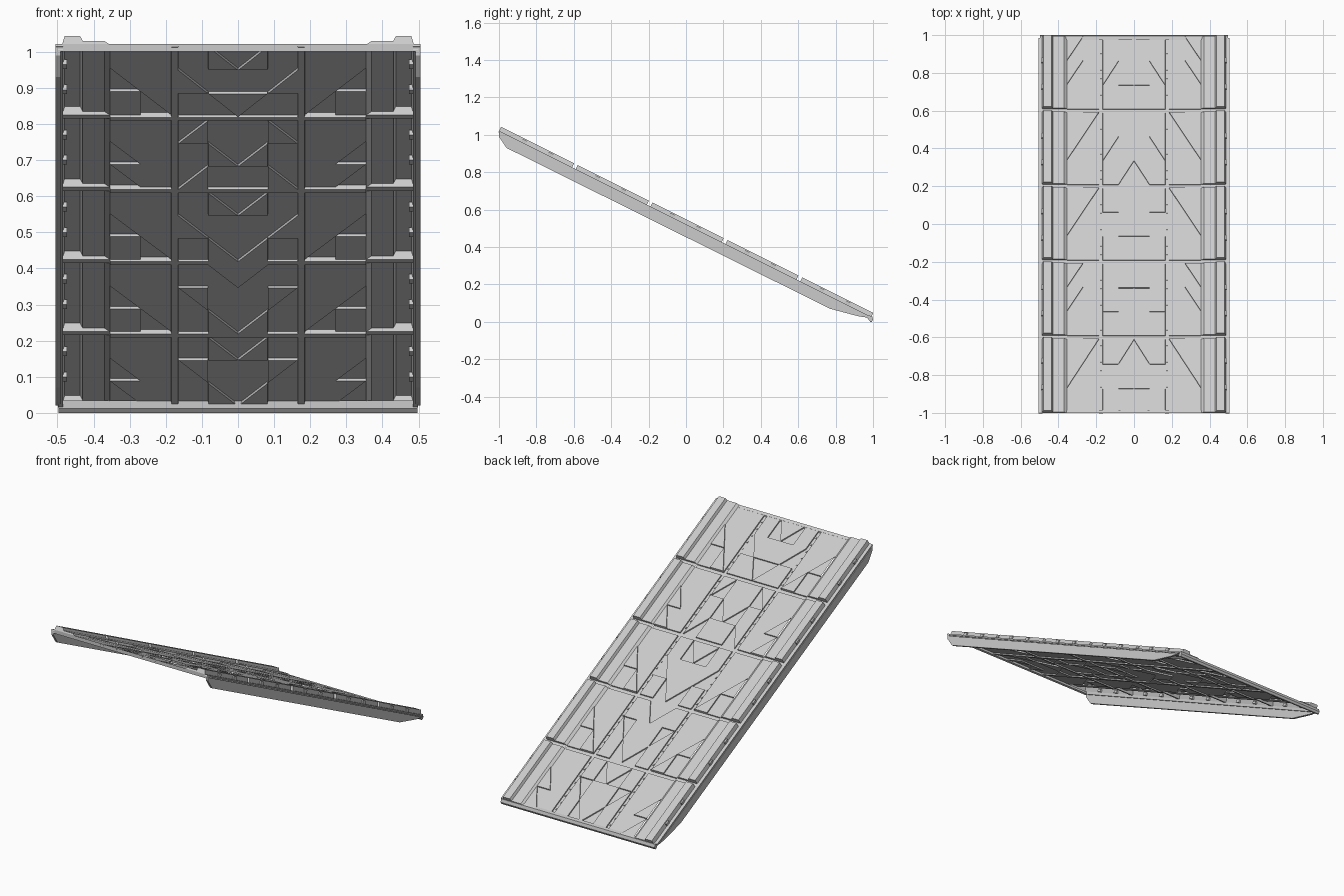
import bpy
import bmesh
from mathutils import Vector

old = bpy.data.objects.get("Cube")
if old:
    bpy.data.objects.remove(old, do_unlink=True)

grey = bpy.data.materials.new("light_grey")
grey.use_nodes = True
colour = (0.6, 0.6, 0.6, 1)
grey.diffuse_color = colour
grey.node_tree.nodes["Principled BSDF"].inputs["Base Color"].default_value = colour

BOUNDS = [-1, -0.61, -0.21, 0.19, 0.59, 0.99]   # panel joints along the ramp
GAP = 0.02
RELIEF = 0.007


def slope(v):
    """Place a point given as across, along, height above the deck."""
    x, y, h = v
    return Vector((x, y + 0.447 * h, 0.52 - 0.5 * y + 0.894 * h))


def finish(name, bm, sloped=True):
    if sloped:
        for v in bm.verts:
            v.co = slope(v.co)
    bm.normal_update()
    mesh = bpy.data.meshes.new(name)
    bm.to_mesh(mesh)
    bm.free()
    mesh.materials.append(grey)
    ob = bpy.data.objects.new(name, mesh)
    bpy.context.scene.collection.objects.link(ob)
    return ob


def add_face(bm, pts):
    return bm.faces.new([bm.verts.new(p) for p in pts])


def add_prism(bm, outline, x0, x1):
    a = [bm.verts.new((x0, y, z)) for y, z in outline]
    b = [bm.verts.new((x1, y, z)) for y, z in outline]
    n = len(outline)
    bm.faces.new(a)
    bm.faces.new(b[::-1])
    for i in range(n):
        j = (i + 1) % n
        bm.faces.new((a[j], a[i], b[i], b[j]))


def add_box(bm, x0, x1, y0, y1, h0, h1):
    add_prism(bm, [(y0, h0), (y1, h0), (y1, h1), (y0, h1)], x0, x1)


def close(bm):
    bmesh.ops.recalc_face_normals(bm, faces=bm.faces)


# Deck sheet: a grid whose cells are split into sunk and raised triangles
COLS = [0, 0.0825, 0.165, 0.185, 0.27, 0.355]
SUNK = [
    {(0, 0): "V", (1, 1): "V", (0, 2): "D"},
    {(1, 0): "L", (1, 2): "L", (0, 1): "V"},
    {(0, 0): "V", (1, 1): "V", (0, 2): "V"},
    {(0, 0): "D", (1, 1): "D", (0, 2): "V"},
    {(0, 0): "V", (1, 1): "D", (0, 2): "V"},
]
STEPPED = {(4, 1): "V", (3, 2): "V"}
SAWTOOTH = {(4, 1): "V", (4, 2): "V"}
RAISED = [STEPPED, SAWTOOTH, STEPPED, STEPPED, SAWTOOTH]

# Corners of a cell: a, b are uphill inner/outer; c, d are downhill inner/outer
SPLITS = {"V": ("cbd", "cab"), "D": ("abc", "bcd"), "L": ("acd", "abd")}

bm = bmesh.new()
low, high = [], []
for p in range(5):
    start, end = BOUNDS[p], BOUNDS[p + 1]
    top = start + (GAP if p else 0)
    rows = [top + (end - top) * i / 3 for i in range(4)]
    for s in (-1, 1):
        for c in range(5):
            x0, x1 = s * COLS[c], s * COLS[c + 1]
            if p:
                low.append(add_face(bm, [(x0, start, 0), (x1, start, 0),
                                         (x1, top, 0), (x0, top, 0)]))
            for r in range(3):
                y0, y1 = rows[r], rows[r + 1]
                corner = dict(a=(x0, y0, 0), b=(x1, y0, 0),
                              c=(x0, y1, 0), d=(x1, y1, 0))
                kind = SUNK[p].get((c, r)) or RAISED[p].get((c, r))
                if kind:
                    main, rest = SPLITS[kind]
                    f = add_face(bm, [corner[k] for k in main])
                    (low if c < 2 else high).append(f)
                    add_face(bm, [corner[k] for k in rest])
                else:
                    f = add_face(bm, [corner[k] for k in "abdc"])
                    if c == 2:
                        low.append(f)
bmesh.ops.remove_doubles(bm, verts=bm.verts, dist=0.0001)
bm.normal_update()
for f in bm.faces:
    if f.normal.z < 0:
        f.normal_flip()
bm.normal_update()
for group, depth in ((low, -RELIEF), (high, RELIEF)):
    bmesh.ops.inset_region(bm, faces=group, thickness=0.0005, depth=depth,
                           use_even_offset=True)
    bm.normal_update()
finish("deck_sheet", bm)

# Raised side rails: a stepped section, closed at both ends of every panel
SECTION = [(0.355, 0), (0.37, 0.011), (0.43, 0.011),
           (0.437, 0.026), (0.48, 0.026), (0.487, 0)]
for side, s in (("left", 1), ("right", -1)):
    bm = bmesh.new()
    for p in range(5):
        start, end = BOUNDS[p], BOUNDS[p + 1]
        top = start + (GAP if p else 0)
        for (xa, ha), (xb, hb) in zip(SECTION, SECTION[1:]):
            pts = [(s * xa, top, ha), (s * xb, top, hb),
                   (s * xb, end, hb), (s * xa, end, ha)]
            add_face(bm, pts[::s])
        for y, d in ((top, -s), (end, s)):
            add_face(bm, [(s * x, y, h) for x, h in SECTION][::d])
        if p:
            pts = [(s * 0.355, start, 0), (s * 0.487, start, 0),
                   (s * 0.487, top, 0), (s * 0.355, top, 0)]
            add_face(bm, pts[::s])
    bmesh.ops.remove_doubles(bm, verts=bm.verts, dist=0.0001)
    finish(side + "_rail", bm)

    # Small clips along the outer wall of the rail
    bm = bmesh.new()
    for start in BOUNDS[:-1]:
        for k in (0.13, 0.27):
            y = start + k
            add_box(bm, s * 0.474, s * 0.49, y - 0.012, y + 0.012, 0.004, 0.02)
    close(bm)
    finish(side + "_rail_clips", bm)

    # Curb beside the rail
    bm = bmesh.new()
    add_box(bm, s * 0.485, s * 0.505, -1, 0.985, -0.006, 0.002)
    add_box(bm, s * 0.485, s * 0.499, -0.995, 0.985, -0.014, -0.006)
    close(bm)
    finish(side + "_curb", bm)

    # Deep side beam with tapered ends
    bm = bmesh.new()
    beam = [(-1, 1.008), (-1, 0.99), (-0.96, 0.93), (0.77, 0.07),
            (0.92, 0.03), (0.985, 0.02), (0.97, 0.025)]
    add_prism(bm, beam, s * 0.492, s * 0.505)
    close(bm)
    finish(side + "_beam", bm, sloped=False)

    # Studs in the long grooves
    bm = bmesh.new()
    for start in BOUNDS[:-1]:
        for i in range(8):
            y = start + 0.05 + i * 0.044
            add_box(bm, s * 0.172, s * 0.178, y, y + 0.008,
                    -RELIEF, -RELIEF + 0.003)
    close(bm)
    finish(side + "_groove_studs", bm)

# Edge strips at the high and low ends
bm = bmesh.new()
add_prism(bm, [(-1, 1.022), (-1, 1.0), (-0.985, 1.0), (-0.985, 1.013)],
          -0.505, 0.505)
close(bm)
finish("high_end_strip", bm, sloped=False)

bm = bmesh.new()
add_prism(bm, [(0.975, 0.034), (0.975, 0.012), (0.985, 0.0),
               (0.993, 0.0), (1.0, 0.012), (0.995, 0.03)], -0.497, 0.497)
close(bm)
finish("low_end_lip", bm, sloped=False)
